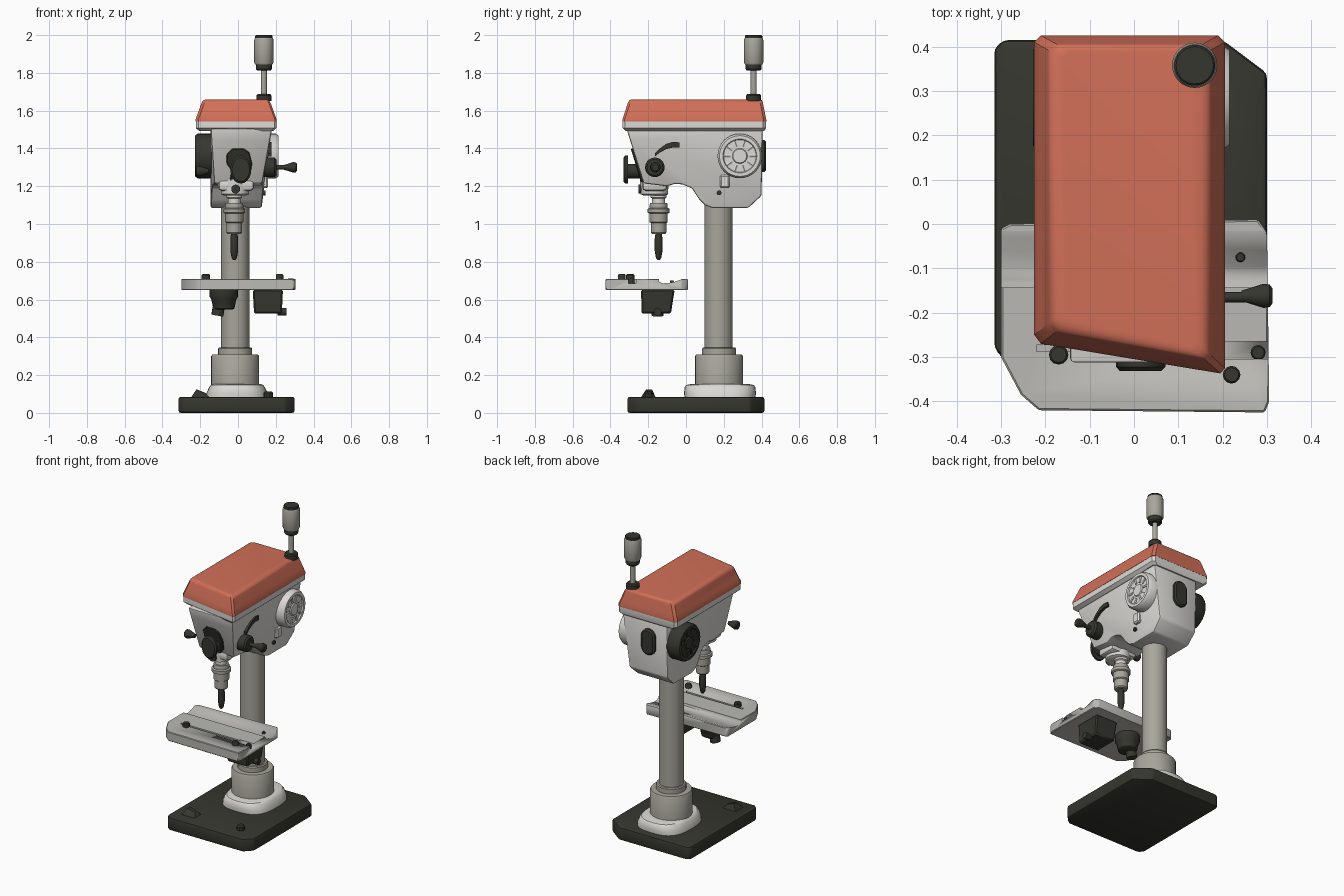
import bpy, bmesh, math
from mathutils import Matrix, Vector

if "Cube" in bpy.data.objects:
    bpy.data.objects.remove(bpy.data.objects["Cube"])


def material(name, rgb):
    m = bpy.data.materials.new(name)
    m.diffuse_color = (*rgb, 1)
    m.use_nodes = True
    m.node_tree.nodes["Principled BSDF"].inputs["Base Color"].default_value = m.diffuse_color
    return m


RED = material("cover red", (0.64, 0.160, 0.098))
LIGHT = material("casting light grey", (0.71, 0.70, 0.67))
GREY = material("steel grey", (0.39, 0.38, 0.33))
TABLE = material("table grey", (0.49, 0.485, 0.455))
DARK = material("dark charcoal", (0.036, 0.037, 0.028))


def finish(name, bm, mat, bevel=0.0, segs=1):
    bmesh.ops.recalc_face_normals(bm, faces=bm.faces[:])
    if bevel:
        sharp = [e for e in bm.edges if len(e.link_faces) == 2 and e.calc_face_angle() > 0.5]
        bmesh.ops.bevel(bm, geom=sharp, offset=bevel, segments=segs, affect='EDGES', profile=0.5)
    me = bpy.data.meshes.new(name)
    bm.to_mesh(me)
    bm.free()
    me.materials.append(mat)
    ob = bpy.data.objects.new(name, me)
    bpy.context.collection.objects.link(ob)
    smooth(ob, 34)
    return ob


def smooth(ob, degrees):
    bpy.ops.object.select_all(action='DESELECT')
    ob.select_set(True)
    bpy.context.view_layer.objects.active = ob
    bpy.ops.object.shade_smooth_by_angle(angle=math.radians(degrees))


def loft(name, rings, mat, bevel=0.0, segs=1):
    """Skin equal-length rings of 3D points and cap both ends."""
    bm = bmesh.new()
    vs = [[bm.verts.new(p) for p in r] for r in rings]
    n = len(vs[0])
    for a, b in zip(vs, vs[1:]):
        for i in range(n):
            j = (i + 1) % n
            bm.faces.new((a[i], a[j], b[j], b[i]))
    bm.faces.new(vs[0])
    bm.faces.new(vs[-1])
    return finish(name, bm, mat, bevel, segs)


def slab(name, pts, z0, z1, mat, bevel=0.0, segs=1):
    return loft(name, [[(x, y, z) for x, y in pts] for z in (z0, z1)], mat, bevel, segs)


def box(name, x0, x1, y0, y1, z0, z1, mat, bevel=0.0, segs=1):
    return slab(name, [(x0, y0), (x1, y0), (x1, y1), (x0, y1)], z0, z1, mat, bevel, segs)


def lathe(name, profile, loc, mat, axis=(0, 0, 1), n=28):
    """Revolve (radius, height) points about an axis through loc."""
    turn = Vector((0, 0, 1)).rotation_difference(Vector(axis)).to_matrix().to_4x4()
    m = Matrix.Translation(loc) @ turn
    rings = [[m @ Vector((r * math.cos(t), r * math.sin(t), h))
              for t in (2 * math.pi * i / n for i in range(n))] for r, h in profile]
    return loft(name, rings, mat)


def rod(name, r, a, b, mat, n=16):
    a, b = Vector(a), Vector(b)
    return lathe(name, [(r, 0), (r, (b - a).length)], a, mat, (b - a).normalized(), n)


def cut(ob, cutters):
    for c in cutters:
        mod = ob.modifiers.new("cut", 'BOOLEAN')
        mod.operation, mod.solver, mod.object = 'DIFFERENCE', 'EXACT', c
        bpy.context.view_layer.objects.active = ob
        bpy.ops.object.modifier_apply(modifier=mod.name)
        bpy.data.objects.remove(c)


# base plate with clipped corners
slab("base_plate", [(-.315, -.28), (-.29, -.31), (.25, -.31), (.30, -.26), (.30, .34),
                    (.20, .415), (-.295, .415), (-.315, .395)], 0, .085, DARK, .012, 2)
lathe("base_bolt", [(.025, 0), (.025, .022), (.018, .03)], (.16, -.2, .084), DARK, n=10)
loft("base_wedge", [[(-.25, -.24, .08), (-.15, -.24, .08), (-.15, -.16, .08), (-.25, -.16, .08)],
                    [(-.22, -.21, .125), (-.17, -.2, .105), (-.17, -.18, .105), (-.22, -.18, .125)]], DARK)


# column foot: rounded square flange flaring up to the collar
def foot_ring(rx, ry, z, p, n=32):
    def sgn_pow(v):
        return math.copysign(abs(v) ** p, v)
    return [(-.005 + rx * sgn_pow(math.cos(t)), .18 + ry * sgn_pow(math.sin(t)), z)
            for t in (2 * math.pi * i / n for i in range(n))]


loft("column_foot", [foot_ring(.165, .188, .08, .7), foot_ring(.162, .19, .105, .7),
                     foot_ring(.148, .188, .135, .72), foot_ring(.138, .178, .148, .75),
                     foot_ring(.125, .15, .153, .85)], LIGHT)
lathe("foot_collar", [(.127, .13), (.127, .3), (.122, .308), (.09, .309), (.09, .34), (.085, .346)],
      (-.015, .175, 0), GREY, n=32)
rod("column", .075, (-.015, .172, .3), (-.015, .172, 1.2), GREY, 32)

# work table with trough and slots
table = slab("work_table", [(-.30, -.30), (-.255, -.385), (-.215, -.42), (.295, -.425), (.305, -.40),
                            (.30, -.02), (.28, .01), (-.28, 0), (-.30, -.01)], .65, .71, TABLE, .004)
cut(table, [loft("trough_cutter", [[(x, -.145, .75), (x, -.143, .695), (x, -.125, .686), (x, -.095, .687),
                                    (x, -.06, .694), (x, -.01, .712), (x, -.01, .75)] for x in (-.4, .4)], TABLE),
            box("slot_cutter", -.22, .24, -.287, -.273, .69, .8, TABLE),
            box("edge_slot_cutter", .2, .4, -.305, -.265, .685, .8, TABLE)])
for i, (x, y, r, h) in enumerate([(-.17, -.295, .022, .735), (.22, -.34, .02, .735),
                                  (.24, -.075, .011, .70), (.28, -.29, .017, .712)]):
    lathe(f"table_bolt_{i + 1}", [(r, .68), (r, h - .006), (r * .8, h)], (x, y, 0), DARK, n=12)

# lock pot, bracket and knobs under the table
lathe("lock_pot", [(.048, .548), (.056, .553), (.066, .60), (.075, .615), (.075, .652)],
      (-.075, -.15, 0), DARK, n=20)
rod("lock_boss", .032, (-.11, -.15, .515), (-.10, -.15, .57), DARK)
loft("bracket_right", [[(x0, y0, z), (x1, y0, z), (x1, y1, z), (x0, y1, z)] for x0, x1, y0, y1, z in
                       [(.085, .232, -.235, -.08, .525), (.078, .238, -.238, -.06, .652)]], DARK, .008)
rod("bracket_knob", .02, (.21, -.15, .535), (.258, -.15, .535), DARK)

# head casting: side profile, right side narrowing downwards, left nearly upright
PROFILE = [(-.315, 1.505), (-.295, 1.44), (-.225, 1.215), (-.10, 1.20), (-.06, 1.212), (-.02, 1.21),
           (.03, 1.19), (.07, 1.13), (.10, 1.10), (.14, 1.085), (.33, 1.085), (.40, 1.15), (.405, 1.505)]


def side_x(y, z, sign):
    back = min(1, max(0, (y + .1) / .2))
    drop = (1.505 - z) / .42
    if sign > 0:
        return .18 - drop * (.075 - .02 * back)
    return -.145 + drop * .028 * (1 - back)


loft("head_casting", [[(side_x(y, z, s), y, z) for y, z in PROFILE] for s in (-1, 1)], LIGHT, .010, 2)
lathe("quill_boss", [(.06, 1.152), (.073, 1.158), (.076, 1.235)], (-.015, -.168, 0), LIGHT)
box("quill_arm", -.105, .085, -.232, -.10, 1.175, 1.24, LIGHT, .02, 2)


# head rim and red cover share a skewed outline
def cover_ring(i, z):
    b = .425 - i * .55
    return [(-.225 + i, -.25 + i * .8, z), (-.21 + i, -.27 + i * .8, z), (.195 - i, -.337 + i * .9, z),
            (.205 - i, -.325 + i * .9, z), (.205 - i, b - .015, z), (.19 - i, b, z),
            (-.21 + i, b, z), (-.225 + i, b - .015, z)]


loft("head_rim", [cover_ring(.02, 1.492), cover_ring(.002, 1.508), cover_ring(.002, 1.545)], LIGHT)
cover = loft("belt_cover", [cover_ring(i, z) for i, z in
                            ((0, 1.543), (0, 1.553), (.012, 1.585), (.031, 1.638), (.036, 1.648),
                             (.043, 1.655), (.052, 1.659), (.066, 1.66))], RED)
smooth(cover, 62)

# side caps with raised spokes: light on the right, dark on the left
for name, s, base, depth, mat in (("pulley_cap", 1, .14, .075, LIGHT), ("motor_disc", -1, -.13, .098, DARK)):
    ctr = (base, .285, 1.36)
    lathe(name, [(.118, 0), (.118, depth - .015), (.108, depth), (.09, depth), (.086, depth - .008),
                 (.04, depth - .008), (.036, depth - .002)], ctr, mat, (s, 0, 0), 32)
    for k in range(10):
        t = 2 * math.pi * k / 10
        d = Vector((0, math.cos(t), math.sin(t)))
        p = Vector(ctr) + Vector((s * (depth - .008), 0, 0))
        rod(f"{name}_spoke_{k + 1}", .008, p + d * .05, p + d * .085, mat, 6)
box("cap_bracket", .13, .16, .18, .23, 1.19, 1.26, LIGHT, .008)
rod("side_screw", .013, (.10, .175, 1.165), (.145, .175, 1.165), DARK, 12)

# rear switch plate
loft("rear_switch", [[(-.015 + r * math.cos(t), y, 1.36 + r * math.sin(t) + math.copysign(.035, math.sin(t)))
                      for t in (2 * math.pi * (i + .5) / 20 for i in range(20))]
                     for y, r in ((.395, .05), (.416, .05), (.424, .04))], DARK)

# front plate lying on the sloped face, dial on a hub, small button
KNOB = [(-.045, 1.225), (-.02, 1.212), (.04, 1.225), (.065, 1.26), (.075, 1.32), (.06, 1.38),
        (.03, 1.40), (-.03, 1.40), (-.06, 1.37), (-.06, 1.32), (-.035, 1.28)]
loft("front_plate", [[(x, y0 + (1.30 - z) * .311, z) for x, z in KNOB] for y0 in (-.24, -.262)],
     DARK, .005)
rod("dial_hub", .038, (.015, -.24, 1.28), (.015, -.315, 1.28), DARK, 20)
loft("front_dial", [[(.015 + .75 * r * math.cos(t), y, 1.288 + r * math.sin(t))
                     for t in (2 * math.pi * i / 20 for i in range(20))]
                    for y, r in ((-.308, .074), (-.322, .074), (-.332, .062))], DARK)
lathe("front_button", [(.024, 0), (.024, .02)], (-.012, -.232, 1.185), DARK, (0, -1, 0), 12)


# feed handle on the right, lone grip on the left
def grip(name, tip, s):
    lathe(name, [(.012, -.07), (.02, -.045), (.028, -.02), (.026, -.006), (.018, 0)],
          tip, DARK, (s, 0, 0), 14)


lathe("feed_hub", [(.052, 0), (.052, .075), (.042, .085), (.025, .087)], (.118, -.165, 1.30), DARK, (1, 0, 0), 20)
rod("feed_rod", .012, (.19, -.165, 1.30), (.29, -.165, 1.30), DARK, 12)
grip("feed_grip_right", (.312, -.162, 1.30), 1)
grip("feed_grip_left", (-.226, -.222, 1.28), -1)

# curved depth lever on the right face
ARC = [(-.165, 1.365, .008), (-.14, 1.388, .011), (-.105, 1.41, .014), (-.07, 1.42, .015), (-.035, 1.418, .014)]
lever = [(y, z + w) for y, z, w in ARC] + [(y, z - w) for y, z, w in reversed(ARC)]
loft("depth_lever", [[(x, y, z) for y, z in lever] for x in (.14, .178)], DARK)

# spindle, chuck and drill bit
SP = (-.02, -.145, 0)
lathe("spindle_neck", [(.042, 1.18), (.042, 1.14), (.034, 1.135), (.034, 1.10)], SP, LIGHT)
lathe("chuck", [(.045, 1.11), (.048, 1.10), (.048, 1.085), (.058, 1.08), (.058, 1.06), (.048, 1.055),
                (.048, 1.01), (.041, 1.005), (.041, .955), (.036, .948)], SP, GREY)
lathe("drill_bit", [(.016, .955), (.021, .92), (.021, .86), (.014, .82), (.006, .81)], SP, DARK, n=12)

# post with grip on top of the cover
P = (.137, .358, 0)
lathe("post_nut", [(.04, 1.65), (.04, 1.68), (.034, 1.688)], P, DARK)
lathe("post_rod", [(.016, 1.68), (.016, 1.83)], P, GREY, n=16)
lathe("post_collar", [(.036, 1.812), (.042, 1.82), (.042, 1.85)], P, DARK)
lathe("post_grip", [(.046, 1.845), (.051, 1.855), (.051, 1.975), (.047, 1.984)], P, GREY)
lathe("post_cap", [(.046, 1.98), (.046, 1.995), (.042, 2.0)], P, DARK)
